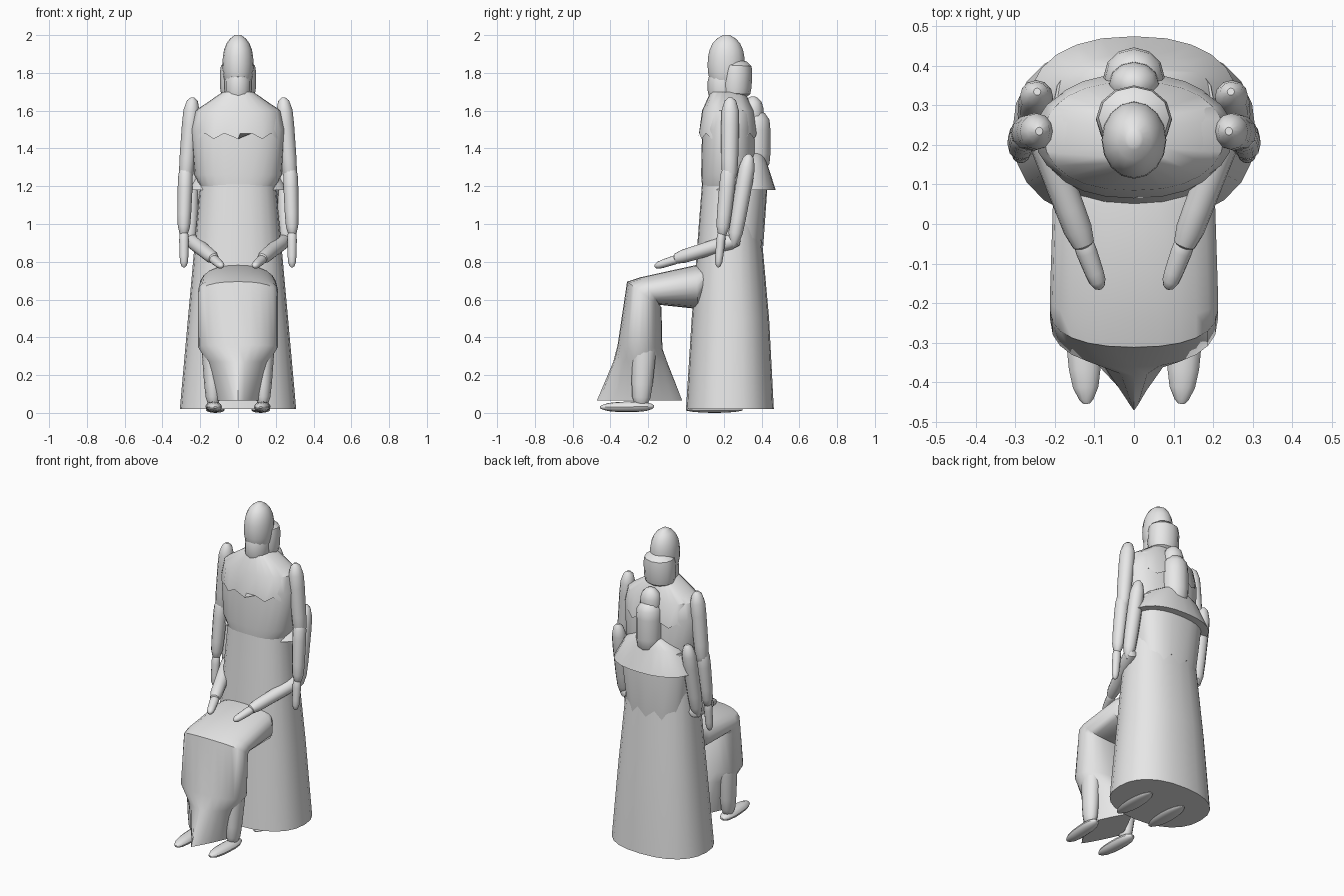
import bpy, bmesh, math
from mathutils import Vector

cube = bpy.data.objects.get("Cube")
if cube:
    bpy.data.objects.remove(cube)

stone = bpy.data.materials.new("pale grey stone")
stone.use_nodes = True
stone.diffuse_color = (0.8, 0.8, 0.8, 1)
stone.node_tree.nodes["Principled BSDF"].inputs["Base Color"].default_value = stone.diffuse_color


def build(name, rings):
    """Skin a list of equal-sized point rings and close both ends."""
    bm = bmesh.new()
    loops = [[bm.verts.new(point) for point in ring] for ring in rings]
    for lower, upper in zip(loops, loops[1:]):
        for i in range(len(lower)):
            bm.faces.new((lower[i - 1], lower[i], upper[i], upper[i - 1]))
    bm.faces.new(loops[0])
    bm.faces.new(loops[-1])
    bmesh.ops.recalc_face_normals(bm, faces=bm.faces)
    mesh = bpy.data.meshes.new(name)
    bm.to_mesh(mesh)
    bm.free()
    mesh.materials.append(stone)
    part = bpy.data.objects.new(name, mesh)
    bpy.context.collection.objects.link(part)
    bpy.ops.object.select_all(action='DESELECT')
    part.select_set(True)
    bpy.context.view_layer.objects.active = part
    bpy.ops.object.shade_smooth_by_angle(angle=math.radians(40))


def signed_power(value, power):
    return math.copysign(abs(value) ** power, value)


def outline(centre, across, through, sides, squareness=2):
    """Superellipse around a centre, spanned by two half-axis vectors."""
    angles = [math.tau * i / sides for i in range(sides)]
    return [centre + across * signed_power(math.cos(a), 2 / squareness)
            + through * signed_power(math.sin(a), 2 / squareness) for a in angles]


def section(front, back, half, squareness=2.3):
    """Body cross-section between a front and a back point given as (y, z)."""
    front, back = Vector((0, *front)), Vector((0, *back))
    return outline((front + back) / 2, Vector((half, 0, 0)), (back - front) / 2, 24, squareness)


def level(z, front, back, half):
    return section((front, z), (back, z), half)


def jagged(ring, rise):
    """Lift every other point of a ring to make a zigzag edge."""
    return [point + Vector((0, 0, rise * (i % 2))) for i, point in enumerate(ring)]


def rounded(name, start, end, width, depth, taper=1, fullness=6, sides=12, steps=8):
    """Round-ended bar; fullness sets how blunt the ends are, 2 is an ellipsoid."""
    start, end = Vector(start), Vector(end)
    axis = (end - start).normalized()
    across = (Vector((1, 0, 0)) - axis * axis.x).normalized()
    through = axis.cross(across)
    rings = []
    for i in range(steps + 1):
        along = max(-1, min(1, -math.cos(math.pi * i / steps)))
        t = (along + 1) / 2
        swell = max(0.2, (1 - abs(along) ** fullness) ** 0.5)
        size = swell * (1 + (taper - 1) * t)
        rings.append(outline(start.lerp(end, t), across * width * size,
                             through * depth * size, sides))
    build(name, rings)


def pair(name, start, end, *shape, **options):
    for side, sign in (("left", 1), ("right", -1)):
        ends = [(sign * x, y, z) for x, y, z in (start, end)]
        rounded(f"{side}_{name}", *ends, *shape, **options)


# Standing figure: robe, bodice and jagged shoulder cape
build("standing_robe", [
    level(z=.02, front=0, back=.465, half=.308),
    level(z=.5, front=.03, back=.44, half=.265),
    level(z=1.22, front=.085, back=.375, half=.2)])
build("standing_bodice", [
    level(z=1.2, front=.085, back=.365, half=.2),
    level(z=1.26, front=.08, back=.37, half=.232),
    level(z=1.5, front=.085, back=.365, half=.25),
    level(z=1.6, front=.092, back=.355, half=.228),
    level(z=1.69, front=.13, back=.31, half=.09)])
build("standing_shoulder_cape", [
    jagged(level(z=1.45, front=.065, back=.38, half=.235), rise=.03),
    level(z=1.6, front=.085, back=.36, half=.225),
    level(z=1.7, front=.13, back=.31, half=.08)])

# Standing head, chin and veil
rounded("standing_head", start=(0, .21, 1.69), end=(0, .215, 2), width=.082, depth=.098,
        fullness=2.4, sides=16, steps=12)
rounded("standing_chin", start=(0, .2, 1.66), end=(0, .2, 1.8), width=.072, depth=.085)
rounded("standing_veil", start=(0, .26, 1.66), end=(0, .27, 1.87), width=.096, depth=.084)

# Standing arms, hands and shoes
pair("standing_upper_sleeve", (.24, .235, 1.67), (.28, .23, 1.2), .047, .05, taper=.85)
pair("standing_lower_sleeve", (.276, .23, 1.32), (.288, .19, .93), .042, .045, taper=.8)
pair("standing_hand", (.286, .19, .97), (.286, .17, .77), .027, .025, taper=.8)
pair("standing_shoe", (.12, .3, .016), (.12, 0, .016), .05, .016, fullness=2)

# Seated figure: back, cape, hair and head
build("seated_back", [
    jagged(level(z=.87, front=.15, back=.408, half=.19), rise=.05),
    level(z=1.18, front=.17, back=.43, half=.22),
    level(z=1.3, front=.22, back=.42, half=.2)])
build("seated_shoulder_cape", [
    level(z=1.18, front=.12, back=.475, half=.265),
    level(z=1.32, front=.23, back=.43, half=.18),
    level(z=1.38, front=.28, back=.41, half=.07)])
rounded("seated_hair", start=(0, .37, 1.27), end=(0, .37, 1.6), width=.078, depth=.077)
rounded("seated_head", start=(0, .355, 1.48), end=(0, .355, 1.675), width=.064, depth=.056,
        fullness=3)

# Seated arms resting on the lap
pair("seated_upper_sleeve", (.245, .335, 1.37), (.257, .25, .88), .046, .046, taper=.85)
pair("seated_forearm", (.255, .285, .92), (.123, -.065, .813), .042, .041, taper=.85,
     fullness=12)
pair("seated_hand", (.135, -.03, .82), (.085, -.165, .775), .029, .026, taper=.75)

# Seated lap and skirt, falling to a pointed hem
build("seated_skirt", [
    section(front=(.085, .775), back=(.12, .66), half=.17),
    section(front=(.05, .782), back=(.065, .55), half=.205),
    section(front=(-.24, .718), back=(-.14, .572), half=.213),
    section(front=(-.312, .695), back=(-.13, .56), half=.212),
    section(front=(-.362, .36), back=(-.125, .34), half=.212),
    section(front=(-.385, .27), back=(-.1, .27), half=.165, squareness=1.7),
    section(front=(-.472, .065), back=(-.02, .065), half=.115, squareness=1.1)])

# Seated legs and shoes
pair("seated_leg", (.145, -.215, .45), (.13, -.24, .02), .056, .07, taper=.7)
pair("seated_shoe", (.135, -.17, .034), (.12, -.455, .03), .046, .03, taper=.85, fullness=3)
